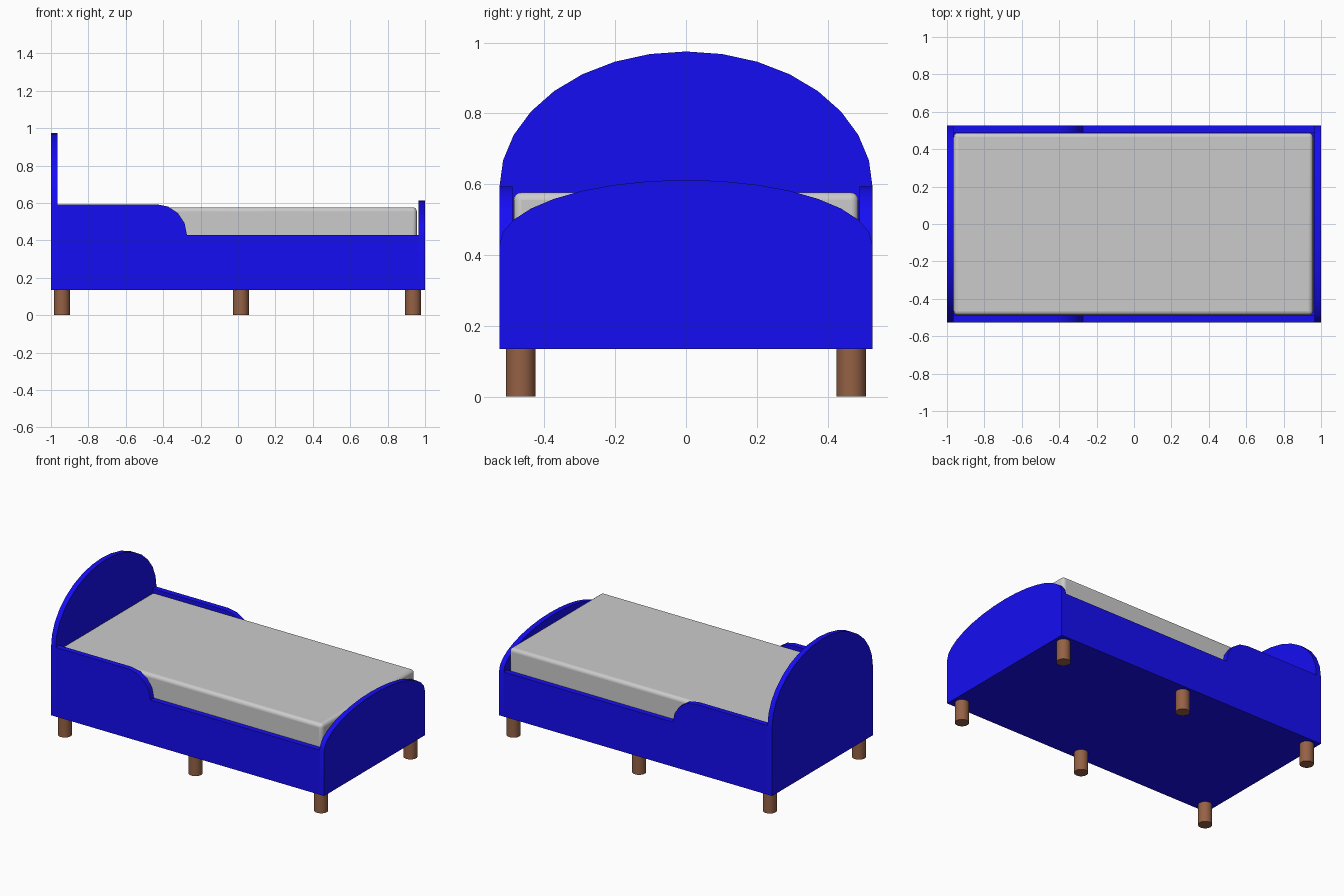
import bpy, bmesh
from math import sin, cos, pi, radians
from mathutils import Vector

if "Cube" in bpy.data.objects:
    bpy.data.objects.remove(bpy.data.objects["Cube"])


def material(name, color):
    m = bpy.data.materials.new(name)
    m.diffuse_color = (*color, 1)
    m.use_nodes = True
    m.node_tree.nodes["Principled BSDF"].inputs["Base Color"].default_value = m.diffuse_color
    return m


BLUE = material("blue_paint", (0.008, 0.004, 0.9))
BROWN = material("brown_wood", (0.3, 0.12, 0.06))
HALF_W, BOTTOM, RAIL_TOP = 0.527, 0.135, 0.43


def smooth(ob):
    bpy.ops.object.select_all(action='DESELECT')
    ob.select_set(True)
    bpy.context.view_layer.objects.active = ob
    bpy.ops.object.shade_smooth_by_angle(angle=radians(30))


def panel(name, points, thickness):
    """Extrude a flat outline of 3D points along a thickness vector."""
    bm = bmesh.new()
    face = bm.faces.new([bm.verts.new(p) for p in points])
    new = bmesh.ops.extrude_face_region(bm, geom=[face])["geom"]
    bmesh.ops.translate(bm, vec=Vector(thickness),
                        verts=[v for v in new if isinstance(v, bmesh.types.BMVert)])
    bmesh.ops.recalc_face_normals(bm, faces=bm.faces)
    me = bpy.data.meshes.new(name)
    bm.to_mesh(me)
    bm.free()
    ob = bpy.data.objects.new(name, me)
    bpy.context.collection.objects.link(ob)
    me.materials.append(BLUE)
    smooth(ob)


def box(name, lo, hi):
    lo, hi = Vector(lo), Vector(hi)
    bpy.ops.mesh.primitive_cube_add(size=1, location=(lo + hi) / 2)
    ob = bpy.context.object
    ob.name = name
    ob.scale = hi - lo
    bpy.ops.object.transform_apply(location=False, rotation=False, scale=True)
    return ob


# Arched end boards: rectangle with a half ellipse on top
def end_board(name, x, thick, spring, top):
    pts = [(x, -HALF_W, BOTTOM), (x, HALF_W, BOTTOM)]
    pts += [(x, HALF_W * cos(pi * i / 16), spring + (top - spring) * sin(pi * i / 16))
            for i in range(17)]
    panel(name, pts, (thick, 0, 0))


end_board("headboard", -1.0, 0.034, 0.593, 0.975)
end_board("footboard", 0.966, 0.034, RAIL_TOP, 0.612)

# Side rails with a raised guard that rounds down to the low rail
R, CX = 0.163, -0.436
for side, label in ((-1, "front"), (1, "back")):
    y = side * HALF_W
    pts = [(-0.966, y, BOTTOM), (0.966, y, BOTTOM), (0.966, y, RAIL_TOP)]
    pts += [(CX + R * cos(pi * i / 8), y, RAIL_TOP + R * sin(pi * i / 8)) for i in range(5)]
    pts += [(-0.966, y, RAIL_TOP + R)]
    panel(label + "_side_rail", pts, (0, -side * 0.037, 0))

# Platform under the mattress
box("platform", (-0.966, -0.49, BOTTOM), (0.966, 0.49, 0.36)).data.materials.append(BLUE)

# Mattress with softened edges
mattress = box("mattress", (-0.964, -0.487, 0.36), (0.956, 0.487, 0.577))
bevel = mattress.modifiers.new("soft_edges", 'BEVEL')
bevel.width, bevel.segments = 0.022, 4
smooth(mattress)

# Six round legs
for x, place in ((-0.941, "head"), (0.016, "middle"), (0.936, "foot")):
    for y, label in ((-0.467, "front"), (0.467, "back")):
        bpy.ops.mesh.primitive_cylinder_add(vertices=32, radius=0.042, depth=BOTTOM,
                                            location=(x, y, BOTTOM / 2))
        leg = bpy.context.object
        leg.name = f"{label}_{place}_leg"
        leg.data.materials.append(BROWN)
        smooth(leg)
